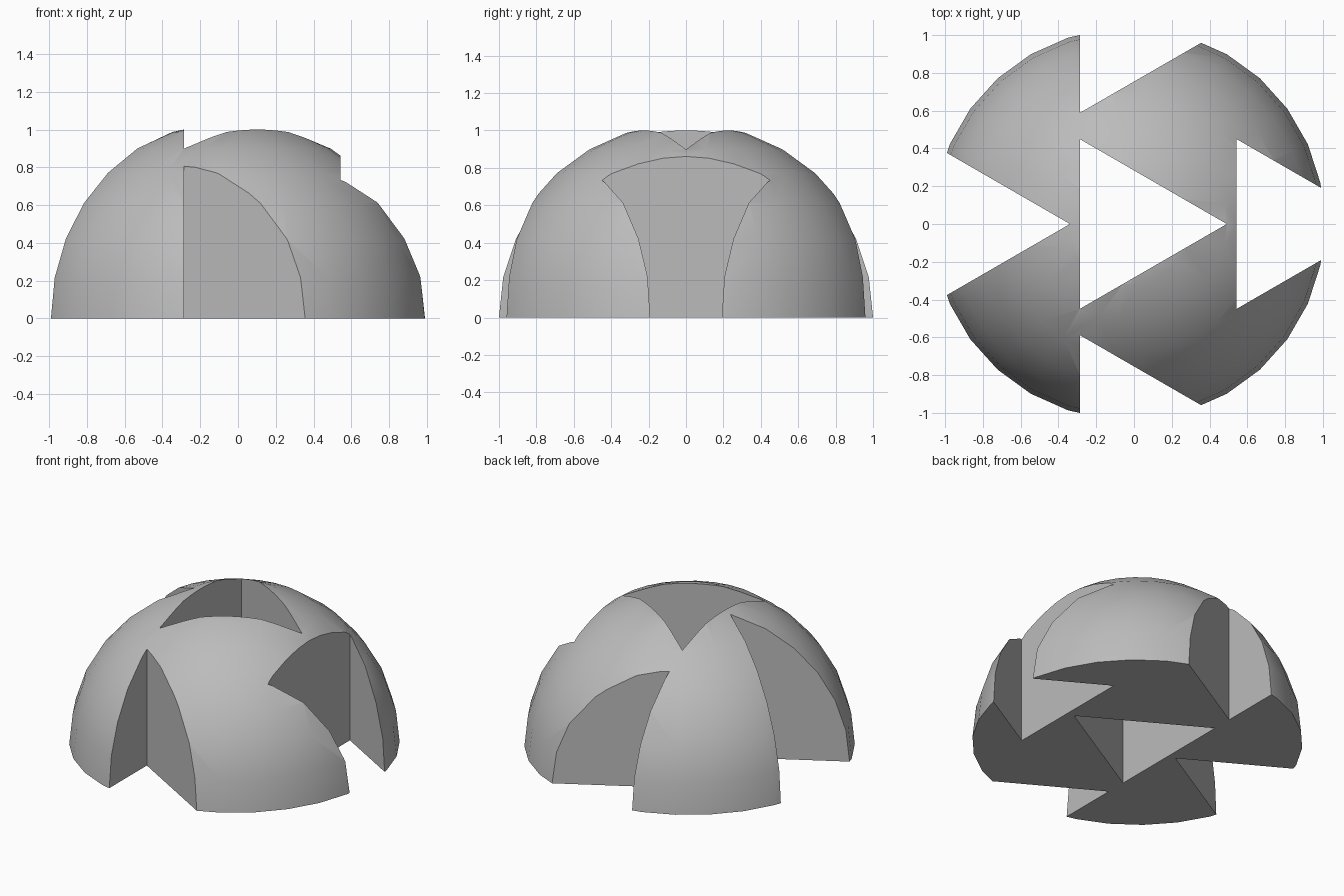
import bpy, bmesh
from math import sin, cos, pi, radians
from mathutils import Matrix, Vector

if "Cube" in bpy.data.objects:
    bpy.data.objects.remove(bpy.data.objects["Cube"])

UNIT = 0.519            # circumradius of one triangular hole
RADIUS = 2 * UNIT       # dome radius
CENTRE_X = -0.0275

grey = bpy.data.materials.new("plain grey")
grey.use_nodes = True
grey.diffuse_color = (0.5, 0.5, 0.5, 1)
grey.node_tree.nodes["Principled BSDF"].inputs["Base Color"].default_value = (0.5, 0.5, 0.5, 1)


def make_object(name, bm):
    mesh = bpy.data.meshes.new(name)
    bm.to_mesh(mesh)
    bm.free()
    mesh.materials.append(grey)
    obj = bpy.data.objects.new(name, mesh)
    bpy.context.collection.objects.link(obj)
    return obj


# Solid dome: stacked rings every 12 degrees, closed by a flat cap and base
bm = bmesh.new()
SIDES = 30
rings = []
for level in range(8):
    tilt = radians(12 * level)
    rings.append([bm.verts.new((CENTRE_X + RADIUS * cos(tilt) * cos(2 * pi * i / SIDES),
                                RADIUS * cos(tilt) * sin(2 * pi * i / SIDES),
                                RADIUS * sin(tilt))) for i in range(SIDES)])
for low, high in zip(rings, rings[1:]):
    for i in range(SIDES):
        j = (i + 1) % SIDES
        bm.faces.new((low[i], low[j], high[j], high[i]))
bm.faces.new(rings[-1])
bm.faces.new(rings[0][::-1])
dome = make_object("dome", bm)

# Triangular holes pointing to +x: one central, four around it
bm = bmesh.new()
for x, y in ((0, 0), (1.6, 0), (-1.6, 0), (0, 2), (0, -2)):
    place = Matrix.Translation(Vector((CENTRE_X + x * UNIT, y * UNIT, 0.5)))
    bmesh.ops.create_cone(bm, cap_ends=True, segments=3, radius1=UNIT, radius2=UNIT,
                          depth=3, matrix=place @ Matrix.Rotation(-pi / 2, 4, "Z"))
cutter = make_object("triangle_cutters", bm)
cutter.hide_render = True

# Cut the holes and discard the cutters
cut = dome.modifiers.new("triangle holes", "BOOLEAN")
cut.operation = "DIFFERENCE"
cut.solver = "EXACT"
cut.object = cutter
bpy.context.view_layer.objects.active = dome
dome.select_set(True)
bpy.ops.object.modifier_apply(modifier=cut.name)
bpy.data.objects.remove(cutter)

# Smooth the curved shell while the cut edges stay sharp
bpy.ops.object.select_all(action="DESELECT")
dome.select_set(True)
bpy.ops.object.shade_smooth_by_angle(angle=radians(30))
